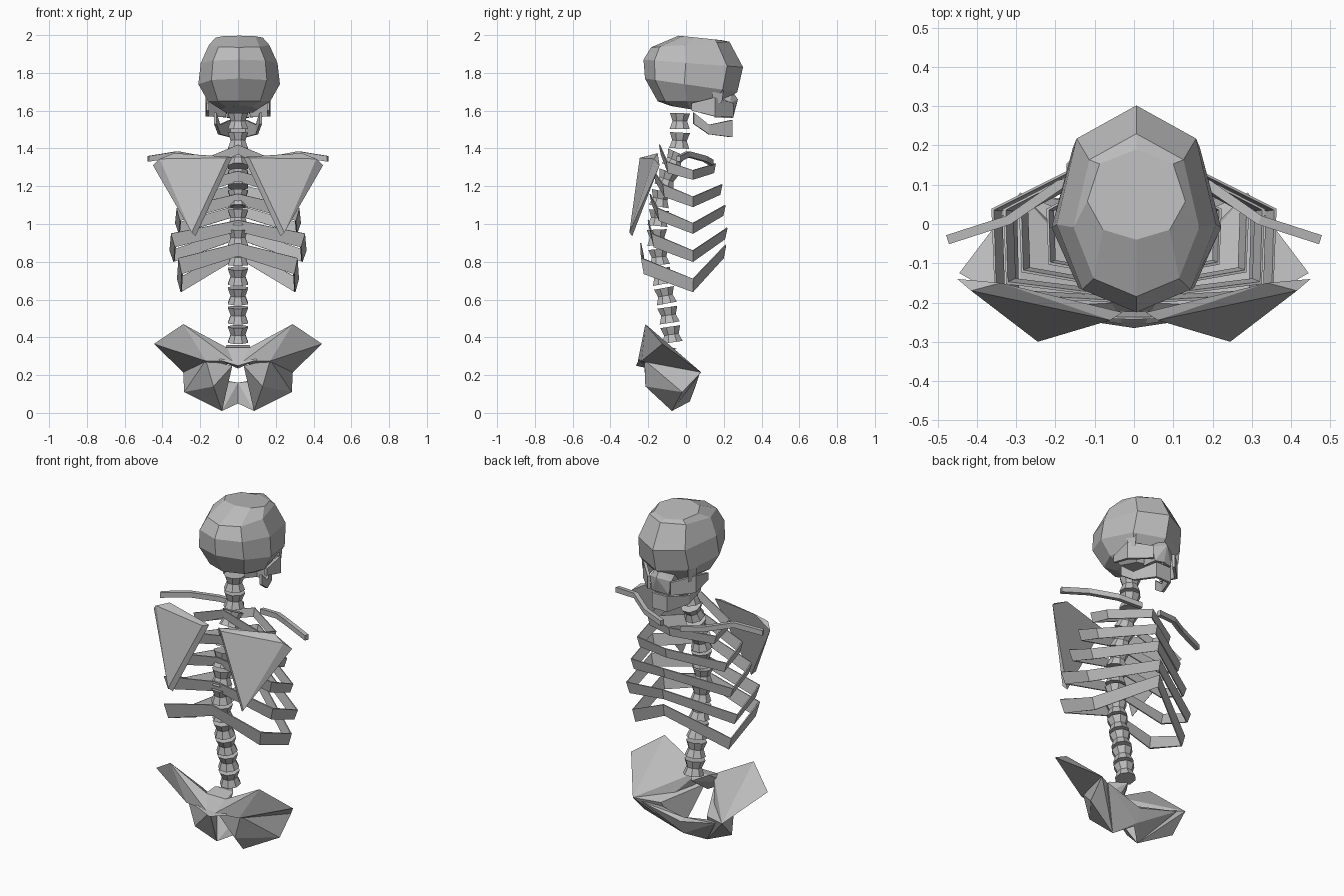
import bpy, bmesh, math
from mathutils import Vector, Matrix

cube = bpy.data.objects.get("Cube")
if cube:
    bpy.data.objects.remove(cube, do_unlink=True)

bone = bpy.data.materials.new("bone_grey")
bone.use_nodes = True
bone.diffuse_color = (.5, .5, .5, 1)
bone.node_tree.nodes["Principled BSDF"].inputs["Base Color"].default_value = bone.diffuse_color


def finish(name, bm, mirror=False, thickness=None):
    """Turn a bmesh into a flat shaded object with optional modifiers."""
    bmesh.ops.recalc_face_normals(bm, faces=bm.faces)
    mesh = bpy.data.meshes.new(name)
    bm.to_mesh(mesh)
    bm.free()
    mesh.materials.append(bone)
    obj = bpy.data.objects.new(name, mesh)
    bpy.context.collection.objects.link(obj)
    if thickness:
        solid = obj.modifiers.new("thickness", 'SOLIDIFY')
        solid.thickness = thickness
        solid.offset = 0
        solid.use_even_offset = True
    if mirror:
        mod = obj.modifiers.new("mirror", 'MIRROR')
        mod.use_mirror_merge = False
    return obj


def hull(name, points, mirror=True):
    """Faceted solid around a few corner points."""
    bm = bmesh.new()
    for p in points:
        bm.verts.new(p)
    result = bmesh.ops.convex_hull(bm, input=bm.verts)
    loose = [v for v in result["geom_interior"] if isinstance(v, bmesh.types.BMVert)]
    bmesh.ops.delete(bm, geom=loose, context='VERTS')
    bmesh.ops.dissolve_limit(bm, angle_limit=math.radians(2), verts=bm.verts, edges=bm.edges)
    return finish(name, bm, mirror)


def strip(name, path, thickness, closed=False, mirror=False, taper=1):
    """Band along points given as x, y, top, bottom; taper pulls the bottom inward."""
    bm = bmesh.new()
    pairs = [(bm.verts.new((x, y, top)), bm.verts.new((x * taper, y * taper, low)))
             for x, y, top, low in path]
    count = len(pairs) if closed else len(pairs) - 1
    for i in range(count):
        a, b = pairs[i], pairs[(i + 1) % len(pairs)]
        bm.faces.new((a[0], b[0], b[1], a[1]))
    return finish(name, bm, mirror, thickness)


def mirrored_path(half):
    """Continue a right-hand path back along the other side."""
    other = [(-x, *rest) for x, *rest in reversed(half) if x > 0]
    return half + other


def loft(name, rings):
    """Join equal rings of points and cap both ends."""
    bm = bmesh.new()
    loops = [[bm.verts.new(p) for p in ring] for ring in rings]
    for low, high in zip(loops, loops[1:]):
        for i in range(len(low)):
            j = (i + 1) % len(low)
            bm.faces.new((low[i], low[j], high[j], high[i]))
    bm.faces.new(loops[0])
    bm.faces.new(loops[-1])
    return finish(name, bm)


# Cranium: egg shaped rings given as height, half width, front, back, tilt
outline = [(0, 1), (.75, .68), (1, -.15), (.68, -.78), (0, -1)]
outline = mirrored_path(outline)


def skull_ring(z, width, front, back, tilt):
    middle, half = (front + back) / 2, (front - back) / 2
    return [(u * width, middle + v * half, z + v * tilt) for u, v in outline]


cranium = loft("cranium", [skull_ring(*ring) for ring in (
    (1.605, .10, .16, -.08, -.02),
    (1.65, .165, .215, -.15, 0),
    (1.735, .216, .272, -.217, -.035),
    (1.85, .203, .302, -.225, -.02),
    (1.95, .16, .23, -.185, .015),
    (1.985, .125, .19, -.04, -.012),
)])
cranium.location.x = .006

# Face bones
hull("upper_jaw", [
    (0, .275, 1.66), (0, .24, 1.71), (.06, .17, 1.68), (.07, .235, 1.64),
    (.055, .24, 1.56), (.06, .15, 1.565), (0, .25, 1.565)])
strip("cheek_bone", [
    (.16, .03, 1.64, 1.6), (.165, .15, 1.67, 1.57), (.07, .245, 1.64, 1.565)],
    .015, mirror=True)
hull("brow_post", [
    (.17, .14, 1.72), (.15, .2, 1.72), (.15, .19, 1.64), (.165, .14, 1.64)])
jaw = [(.12, .04, 1.59, 1.53), (.1, .12, 1.525, 1.475), (.045, .24, 1.55, 1.46)]
strip("lower_jaw", mirrored_path(jaw), .014)

# Spine: waisted vertebrae following an S curve of height and depth
spine_curve = [(.3, -.06), (.6, -.105), (.75, -.135), (.95, -.155),
               (1.15, -.135), (1.3, -.08), (1.4, -.035), (1.7, -.03)]


def spine_depth(z):
    for (za, ya), (zb, yb) in zip(spine_curve, spine_curve[1:]):
        if z <= zb:
            return ya + (yb - ya) * (z - za) / (zb - za)


for i in range(12):
    z = .415 + i * .1027
    lean = math.atan2(spine_depth(z + .05) - spine_depth(z - .05), .1)
    place = Matrix.Translation((0, spine_depth(z), z)) @ Matrix.Rotation(-lean, 4, 'X')
    rings = []
    for height, radius in ((-.042, .058), (0, .042), (.042, .058)):
        corners = [math.tau * (k + .5) / 8 for k in range(8)]
        rings.append([place @ Vector((radius * math.cos(a), radius * math.sin(a), height))
                      for a in corners])
    loft(f"vertebra_{i + 1}", rings)

# Ribs: closed bands from the spine round to the front
# width, back depth, back top, bend depth, bend top, side top, front depth, front top, height
ribs = [
    (.22, -.14, 1.42, -.1, 1.33, 1.285, .155, 1.32, .05),
    (.29, -.17, 1.28, -.12, 1.21, 1.145, .19, 1.21, .055),
    (.33, -.19, 1.16, -.15, 1.085, 1.005, .207, 1.1, .056),
    (.36, -.2, 1.02, -.18, .95, .86, .217, .98, .06),
    (.32, -.24, .9, -.235, .82, .71, .21, .89, .07),
]
for i, (w, y_back, z_back, y_bend, z_bend, z_side, y_front, z_front, h) in enumerate(ribs):
    half = [(0, y_back, z_back, z_back - h),
            (w * .98, y_bend, z_bend, z_bend - h * 1.2),
            (w, .037, z_side, z_side - h),
            (0, y_front, z_front, z_front - h)]
    strip(f"rib_{i + 1}", mirrored_path(half), .006, closed=True, taper=.94)

# Shoulder girdle
strip("collar_bone", [
    (.475, -.04, 1.36, 1.33), (.32, .01, 1.385, 1.355),
    (.19, .1, 1.36, 1.33), (.06, .135, 1.34, 1.31)], .024, mirror=True)
hull("shoulder_blade", [
    (.45, -.14, 1.31), (.34, -.15, 1.375), (.03, -.225, 1.355), (.225, -.285, .935),
    (.415, -.17, 1.345), (.06, -.245, 1.35), (.245, -.3, .955)])

# Pelvis: flared wings, sacrum, seat bones and front bridge
crest, wing = (.29, -.215, .47), (.445, -.125, .365)
socket, hip = (.29, .08, .215), (.285, -.02, .11)
seat, spur = (.085, -.075, .01), (.13, -.215, .14)
hull("pelvis_wing", [
    crest, wing, socket, (.04, -.2, .335), (.03, -.255, .275),
    (.17, -.235, .275), (.15, -.05, .2)])
hull("seat_bone", [
    socket, hip, seat, spur, (.17, -.22, .28), (.15, .02, .2),
    (.085, -.2, .19), (.03, -.22, .25)])
hull("pelvis_bridge", [
    (.24, .07, .2), (.2, .0, .18), seat, (.1, -.03, .06),
    (0, .03, .16), (0, .05, .14), (0, .02, .06), (0, 0, .05)])
hull("sacrum", [
    (.07, -.2, .345), (.06, -.13, .36), (.1, -.25, .28), (0, -.265, .25), (0, -.2, .235),
    (-.07, -.2, .345), (-.06, -.13, .36), (-.1, -.25, .28), (0, -.05, .34)], mirror=False)
